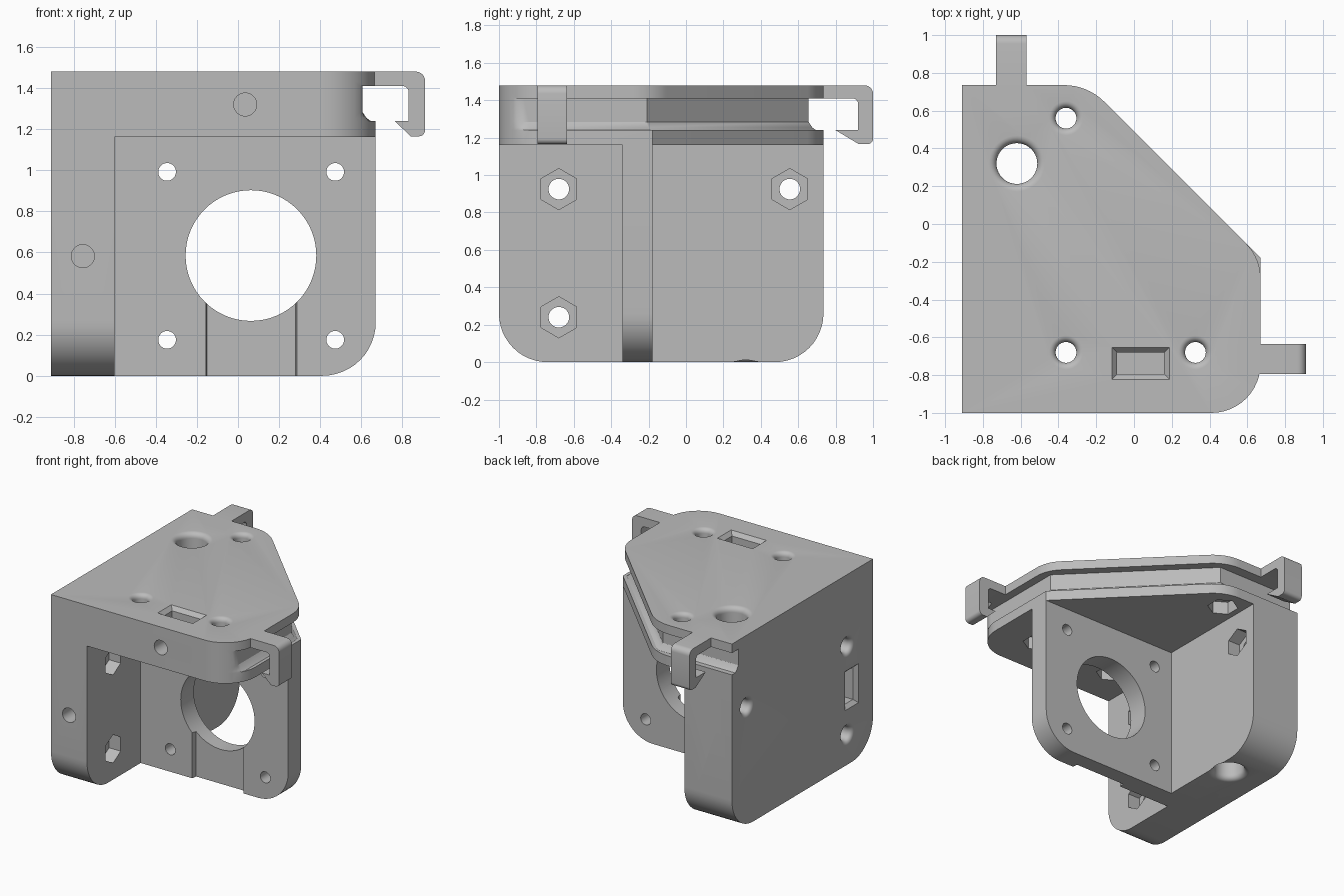
import bpy, bmesh
from math import sin, cos, pi, tan
from mathutils import Vector

if "Cube" in bpy.data.objects:
    bpy.data.objects.remove(bpy.data.objects["Cube"])

grey = bpy.data.materials.new("light_grey_plastic")
grey.use_nodes = True
COLOR = (0.5, 0.5, 0.5, 1)
grey.diffuse_color = COLOR
grey.node_tree.nodes["Principled BSDF"].inputs["Base Color"].default_value = COLOR

PLACE = {"x": lambda a, b, h: (h, a, b),
         "y": lambda a, b, h: (a, h, b),
         "z": lambda a, b, h: (a, b, h)}


def rounded(corners, steps=12):
    """Outline from (a, b) or (a, b, radius) corners, with filleted corners."""
    out = []
    for i, c in enumerate(corners):
        p = Vector(c[:2])
        if len(c) == 2:
            out.append(tuple(p))
            continue
        u = (Vector(corners[i - 1][:2]) - p).normalized()
        v = (Vector(corners[(i + 1) % len(corners)][:2]) - p).normalized()
        half = u.angle(v) / 2
        center = p + (u + v).normalized() * c[2] / sin(half)
        start = p + u * c[2] / tan(half) - center
        end = p + v * c[2] / tan(half) - center
        sweep = start.angle(end)
        for k in range(steps + 1):
            t = k / steps
            q = (start * sin((1 - t) * sweep) + end * sin(t * sweep)) / sin(sweep)
            out.append(tuple(center + q))
    return out


def loft(name, axis, rings):
    """Closed solid through (height, outline) rings along an axis."""
    bm = bmesh.new()
    loops = [[bm.verts.new(PLACE[axis](a, b, h)) for a, b in pts] for h, pts in rings]
    n = len(loops[0])
    for lo, hi in zip(loops, loops[1:]):
        for i in range(n):
            j = (i + 1) % n
            bm.faces.new((lo[i], lo[j], hi[j], hi[i]))
    bm.faces.new(loops[0])
    bm.faces.new(loops[-1])
    bmesh.ops.recalc_face_normals(bm, faces=bm.faces)
    mesh = bpy.data.meshes.new(name)
    bm.to_mesh(mesh)
    bm.free()
    mesh.materials.append(grey)
    ob = bpy.data.objects.new(name, mesh)
    bpy.context.collection.objects.link(ob)
    return ob


def prism(name, axis, pts, lo, hi):
    return loft(name, axis, [(lo, pts), (hi, pts)])


def combine(target, tool, operation):
    mod = target.modifiers.new("combine", "BOOLEAN")
    mod.operation, mod.solver, mod.object = operation, "EXACT", tool
    bpy.context.view_layer.objects.active = target
    bpy.ops.object.modifier_apply(modifier=mod.name)
    bpy.data.objects.remove(tool)


def circle(a, b, r, n=40, turn=0.0):
    return [(a + r * cos(turn + 2 * pi * i / n), b + r * sin(turn + 2 * pi * i / n))
            for i in range(n)]


def rect(a0, a1, b0, b1, grow=0.0):
    a0, a1, b0, b1 = a0 - grow, a1 + grow, b0 - grow, b1 + grow
    return [(a0, b0), (a1, b0), (a1, b1), (a0, b1)]


def flared_hole(axis, a, b, r, start, end, flare):
    """Hole cutter whose mouth at start is rounded outwards."""
    way = 1 if end > start else -1
    rings = [(start - way * 0.02, circle(a, b, r + flare))]
    for k in range(7):
        t = k / 6 * pi / 2
        rings.append((start + way * flare * (1 - cos(t)),
                      circle(a, b, r + flare * (1 - sin(t)))))
    rings.append((end + way * 0.02, circle(a, b, r)))
    return loft("hole_cutter", axis, rings)


# Roof: lower lip, recessed core and upper flange
def roof_outline(corner):
    return rounded([(-0.91, -1), (0.67, -1, 0.26), corner,
                    (-0.245, 0.735, 0.3), (-0.91, 0.735)])


def core_outline(depth):
    x, y, s = 0.67 - depth, 0.735 - depth - 0.015, 0.49 - depth * 1.45
    pts = rounded([(-0.91, -1), (0.67, -1, 0.26), (0.67, s - x),
                   (s - y, y), (-0.91, y)])
    return [(min(a, x), b) for a, b in pts]


body = prism("corner_bracket", "z", roof_outline((0.67, -0.18)), 1.162, 1.24)
core_rings = [(1.24, core_outline(0.025)), (1.255, core_outline(0.045)),
              (1.285, core_outline(0.065)), (1.43, core_outline(0.065))]
parts = [
    loft("roof_core", "z", core_rings),
    prism("roof_flange", "z", roof_outline((0.67, -0.18, 0.26)), 1.41, 1.48),
    # Left wall, thicker behind the motor plate
    prism("left_wall", "x", rounded([(-1, 0, 0.26), (0.735, 0, 0.26),
                                     (0.735, 1.24), (-1, 1.24)]), -0.91, -0.6),
    prism("left_wall_rear", "x", rounded([(-0.26, 0), (0.735, 0, 0.26),
                                          (0.735, 1.2), (-0.26, 1.2)]), -0.8, -0.5),
    prism("motor_plate", "y", rounded([(-0.7, 0), (0.67, 0, 0.26),
                                       (0.67, 1.2), (-0.7, 1.2)]), -0.34, -0.18),
]


# Cable hooks on the right and back edges
def hook_outline(root, out, tip, heel):
    return rounded([(root, 1.41), (out - 0.08, 1.41, 0.03), (out - 0.08, 1.24),
                    (tip, 1.24), (heel, 1.165), (out, 1.165, 0.03),
                    (out, 1.48, 0.045), (root, 1.48)], 6)


parts.append(prism("right_hook", "y", hook_outline(0.55, 0.91, 0.762, 0.84), -0.795, -0.635))
parts.append(prism("back_hook", "x", hook_outline(0.6, 1.0, 0.8, 0.925), -0.73, -0.57))
for part in parts:
    combine(body, part, "UNION")

cutters = []
# Motor opening, its four screw holes and the shallow channel below
cutters.append(prism("motor_opening", "y", circle(0.063, 0.585, 0.318, 64), -0.4, -0.1))
for x in (-0.345, 0.473):
    for z in (0.175, 0.992):
        cutters.append(prism("motor_screw", "y", circle(x, z, 0.043), -0.4, -0.1))
cutters.append(loft("channel", "y", [(-0.36, rect(-0.155, 0.285, -0.1, 0.4, 0.004)),
                                     (-0.3, rect(-0.15, 0.28, -0.1, 0.4))]))

# Roof bolts with hexagonal nut pockets underneath
for x, y in ((-0.36, 0.56), (-0.36, -0.68), (0.325, -0.68)):
    cutters.append(flared_hole("z", x, y, 0.055, 1.48, 1.16, 0.035))
    cutters.append(prism("nut_pocket", "z", circle(x, y, 0.11, 6, pi / 2), 1.1, 1.26))

# Left wall bolts with nut pockets on the inside
for y, z, inner in ((-0.68, 0.925, -0.6), (-0.68, 0.24, -0.6), (0.555, 0.925, -0.5)):
    cutters.append(flared_hole("x", y, z, 0.055, -0.91, inner, 0.035))
    cutters.append(prism("nut_pocket", "x", circle(y, z, 0.11, 6, pi / 2),
                         inner - 0.1, inner + 0.05))

# Vertical rod hole, flared at both ends
for start, end in ((1.48, 0.6), (0, 0.65)):
    cutters.append(flared_hole("z", -0.62, 0.32, 0.108, start, end, 0.04))

# Front screw holes and the nut slots that meet them
for x, z in ((-0.755, 0.582), (0.035, 1.32)):
    cutters.append(prism("front_screw", "y", circle(x, z, 0.056), -1.1, -0.5))
for axis, lo, hi, face, way in (("z", -0.09, 0.16, 1.48, -1), ("x", 0.457, 0.707, -0.91, 1)):
    side = (-0.795, -0.68)
    span = (lo, hi) + side if axis == "z" else side + (lo, hi)
    cutters.append(loft("nut_slot", axis, [
        (face - way * 0.02, rect(*span, 0.027)), (face, rect(*span, 0.027)),
        (face + way * 0.03, rect(*span)), (face + way * 0.23, rect(*span))]))

for cutter in cutters:
    combine(body, cutter, "DIFFERENCE")

# Smooth the curved surfaces, keep edges crisp
bpy.ops.object.select_all(action="DESELECT")
body.select_set(True)
bpy.context.view_layer.objects.active = body
bpy.ops.object.shade_smooth_by_angle(angle=pi / 6)
